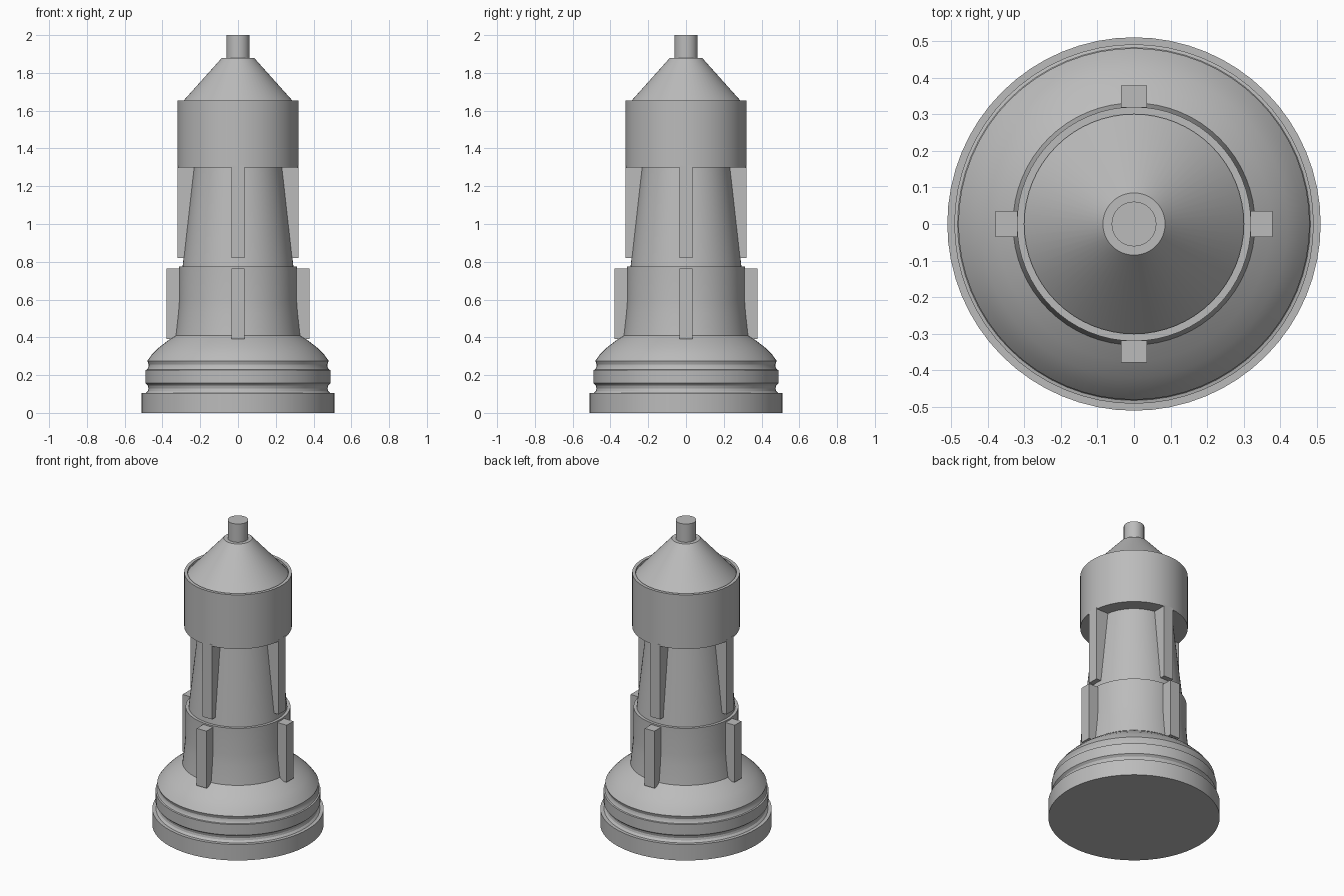
import bpy, bmesh, math
from mathutils import Matrix

cube = bpy.data.objects.get("Cube")
if cube:
    bpy.data.objects.remove(cube, do_unlink=True)

grey = bpy.data.materials.new("plain grey")
grey.use_nodes = True
COLOUR = (0.5, 0.5, 0.5, 1)
grey.diffuse_color = COLOUR
grey.node_tree.nodes["Principled BSDF"].inputs["Base Color"].default_value = COLOUR


def finish(name, bm):
    bmesh.ops.recalc_face_normals(bm, faces=bm.faces)
    mesh = bpy.data.meshes.new(name)
    bm.to_mesh(mesh)
    bm.free()
    mesh.materials.append(grey)
    obj = bpy.data.objects.new(name, mesh)
    bpy.context.collection.objects.link(obj)
    bpy.ops.object.select_all(action="DESELECT")
    obj.select_set(True)
    bpy.context.view_layer.objects.active = obj
    bpy.ops.object.shade_smooth_by_angle(angle=math.radians(25))
    return obj


def lathe(name, profile, steps=64):
    """Turn a (radius, height) profile, starting and ending on the axis."""
    bm = bmesh.new()
    verts = [bm.verts.new((r, 0, z)) for r, z in profile]
    edges = [bm.edges.new(pair) for pair in zip(verts, verts[1:])]
    bmesh.ops.spin(bm, geom=verts + edges, cent=(0, 0, 0), axis=(0, 0, 1),
                   angle=math.tau, steps=steps)
    bmesh.ops.remove_doubles(bm, verts=bm.verts, dist=0.0005)
    return finish(name, bm)


def fins(name, inner, outer, bottom, top, width=0.07):
    """Four upright bars around the axis."""
    bm = bmesh.new()
    for i in range(4):
        place = (Matrix.Rotation(i * math.pi / 2, 4, "Z")
                 @ Matrix.Translation(((inner + outer) / 2, 0, (bottom + top) / 2))
                 @ Matrix.Diagonal((outer - inner, width, top - bottom, 1)))
        bmesh.ops.create_cube(bm, size=1, matrix=place)
    return finish(name, bm)


# Stepped foot with two rounded grooves and a domed shoulder
lathe("base", [(0, 0), (0.51, 0), (0.51, 0.105), (0.488, 0.105), (0.477, 0.117),
               (0.474, 0.13), (0.478, 0.145), (0.491, 0.157), (0.491, 0.227),
               (0.482, 0.229), (0.475, 0.24), (0.473, 0.255), (0.48, 0.276),
               (0.455, 0.31), (0.42, 0.345), (0.375, 0.38), (0.33, 0.41), (0, 0.41)])

# Flared lower barrel with a thin rim
lathe("lower_barrel", [(0, 0.4), (0.332, 0.4), (0.328, 0.43), (0.317, 0.53),
                       (0.312, 0.6), (0.312, 0.775), (0, 0.775)])

# Tapered middle column
lathe("tapered_column", [(0, 0.77), (0.294, 0.77), (0.234, 1.31), (0, 1.31)])

# Collar with a shallow recess holding the cone
lathe("collar", [(0, 1.3), (0.32, 1.3), (0.32, 1.655), (0.3, 1.655),
                 (0.3, 1.64), (0, 1.64)])
lathe("cone", [(0, 1.64), (0.3, 1.64), (0.085, 1.88), (0, 1.88)])
lathe("tip", [(0, 1.87), (0.061, 1.87), (0.061, 2), (0, 2)])

# Bars on the barrel and the column
fins("lower_fins", 0.28, 0.378, 0.39, 0.765)
fins("upper_fins", 0.22, 0.32, 0.82, 1.31)
